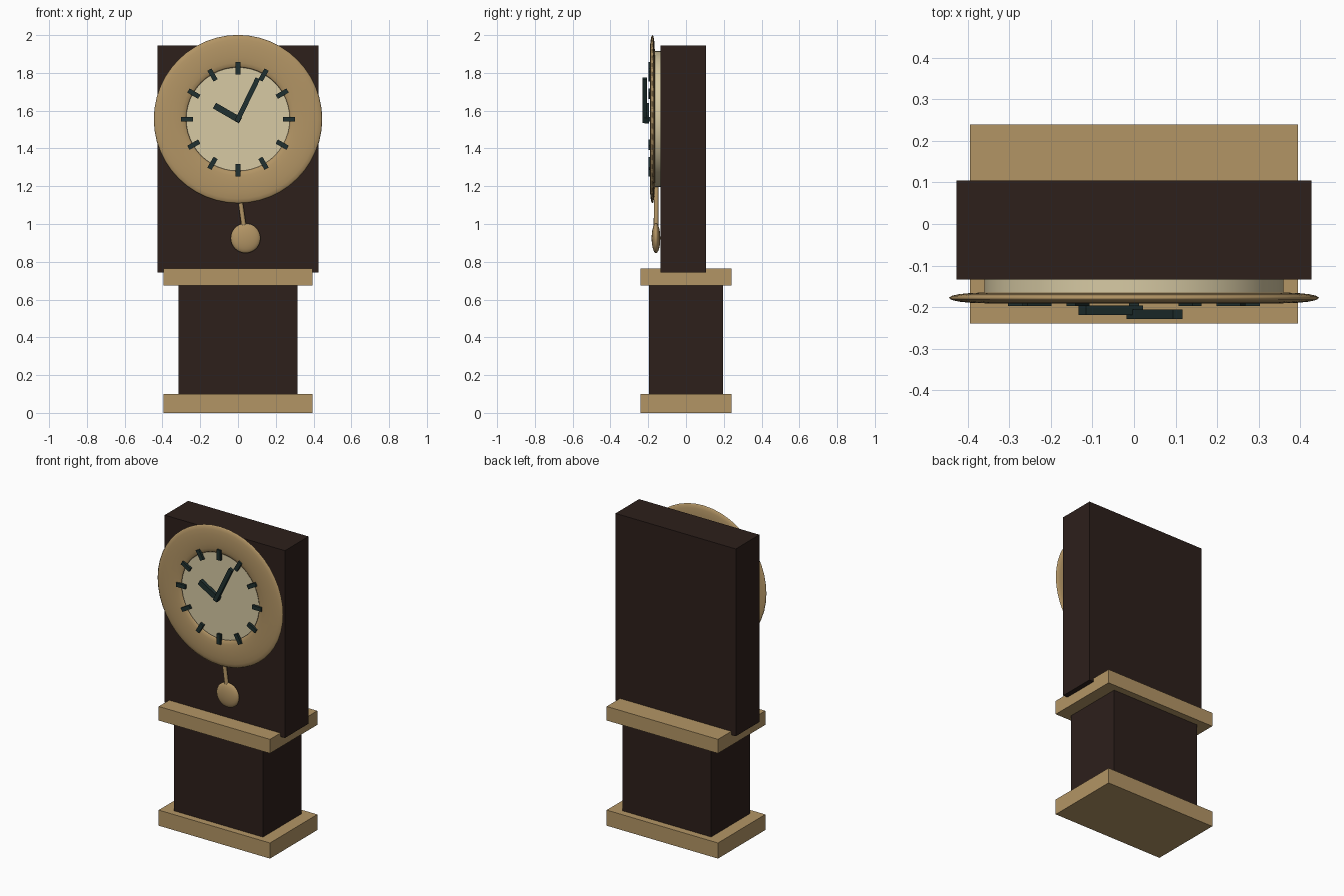
import bpy, math
from mathutils import Vector, Matrix

if "Cube" in bpy.data.objects:
    bpy.data.objects.remove(bpy.data.objects["Cube"])


def material(name, rgb):
    m = bpy.data.materials.new(name)
    m.diffuse_color = (*rgb, 1)
    m.use_nodes = True
    m.node_tree.nodes["Principled BSDF"].inputs["Base Color"].default_value = m.diffuse_color
    return m


WOOD = material("dark_wood", (0.026, 0.014, 0.011))
BRASS = material("tan_trim", (0.45, 0.30, 0.13))
CREAM = material("cream_face", (0.68, 0.59, 0.37))
INK = material("dark_hands", (0.014, 0.030, 0.029))
DIAL_Z = 1.555


def finish(name, mat, smooth=False):
    ob = bpy.context.object
    ob.name = name
    ob.data.materials.append(mat)
    if smooth:
        bpy.ops.object.shade_smooth_by_angle(angle=math.radians(40))
    return ob


def box(name, mat, x, y, z):
    """Box from (min, max) pairs."""
    bpy.ops.mesh.primitive_cube_add(size=1)
    ob = finish(name, mat)
    lo, hi = Vector((x[0], y[0], z[0])), Vector((x[1], y[1], z[1]))
    ob.data.transform(Matrix.Translation((lo + hi) / 2) @ Matrix.Diagonal((*(hi - lo), 1)))
    return ob


def dial_bar(name, degrees, r0, r1, width, y):
    """Bar pointing outwards from the dial centre, clockwise from twelve."""
    ob = box(name, INK, (-width / 2, width / 2), y, (r0, r1))
    ob.rotation_euler.y = math.radians(degrees)
    ob.location.z = DIAL_Z
    return ob


# Case: plinth, lower body, waist trim, upper body
box("base_plinth", BRASS, (-0.395, 0.395), (-0.24, 0.24), (0, 0.10))
box("lower_body", WOOD, (-0.315, 0.315), (-0.197, 0.195), (0.09, 0.685))
box("waist_trim", BRASS, (-0.395, 0.395), (-0.24, 0.24), (0.675, 0.765))
box("upper_body", WOOD, (-0.427, 0.427), (-0.134, 0.105), (0.742, 1.944))

# Dial face
bpy.ops.mesh.primitive_cylinder_add(vertices=48, radius=0.36, depth=0.05,
                                    location=(0, -0.145, DIAL_Z),
                                    rotation=(math.pi / 2, 0, 0))
finish("dial_face", CREAM, True)

# Flattened bezel ring
bpy.ops.mesh.primitive_torus_add(major_segments=48, minor_segments=16,
                                 major_radius=0.36, minor_radius=0.086,
                                 location=(0, -0.178, DIAL_Z),
                                 rotation=(math.pi / 2, 0, 0))
bezel = finish("bezel_ring", BRASS)
bezel.data.transform(Matrix.Diagonal((1, 1, 0.15, 1)))
bpy.ops.object.shade_smooth()

# Hour marks and hands
for i in range(12):
    dial_bar(f"hour_mark_{i + 1}", 30 * (i + 1), 0.237, 0.303, 0.025, (-0.198, -0.182))
dial_bar("hour_hand", -60, -0.015, 0.144, 0.034, (-0.219, -0.196))
dial_bar("minute_hand", 26, -0.015, 0.240, 0.026, (-0.229, -0.206))

# Pendulum rod and bob
top, bob = Vector((0, -0.157, 1.21)), Vector((0.04, -0.159, 0.925))
axis = top - bob
bpy.ops.mesh.primitive_cylinder_add(vertices=16, radius=0.0125, depth=axis.length,
                                    location=(top + bob) / 2,
                                    rotation=axis.to_track_quat('Z', 'Y').to_euler())
finish("pendulum_rod", BRASS, True)
bpy.ops.mesh.primitive_uv_sphere_add(segments=32, ring_count=16, radius=0.079, location=bob)
pendulum = finish("pendulum_bob", BRASS)
pendulum.data.transform(Matrix.Diagonal((1, 0.29, 1, 1)))
bpy.ops.object.shade_smooth()
